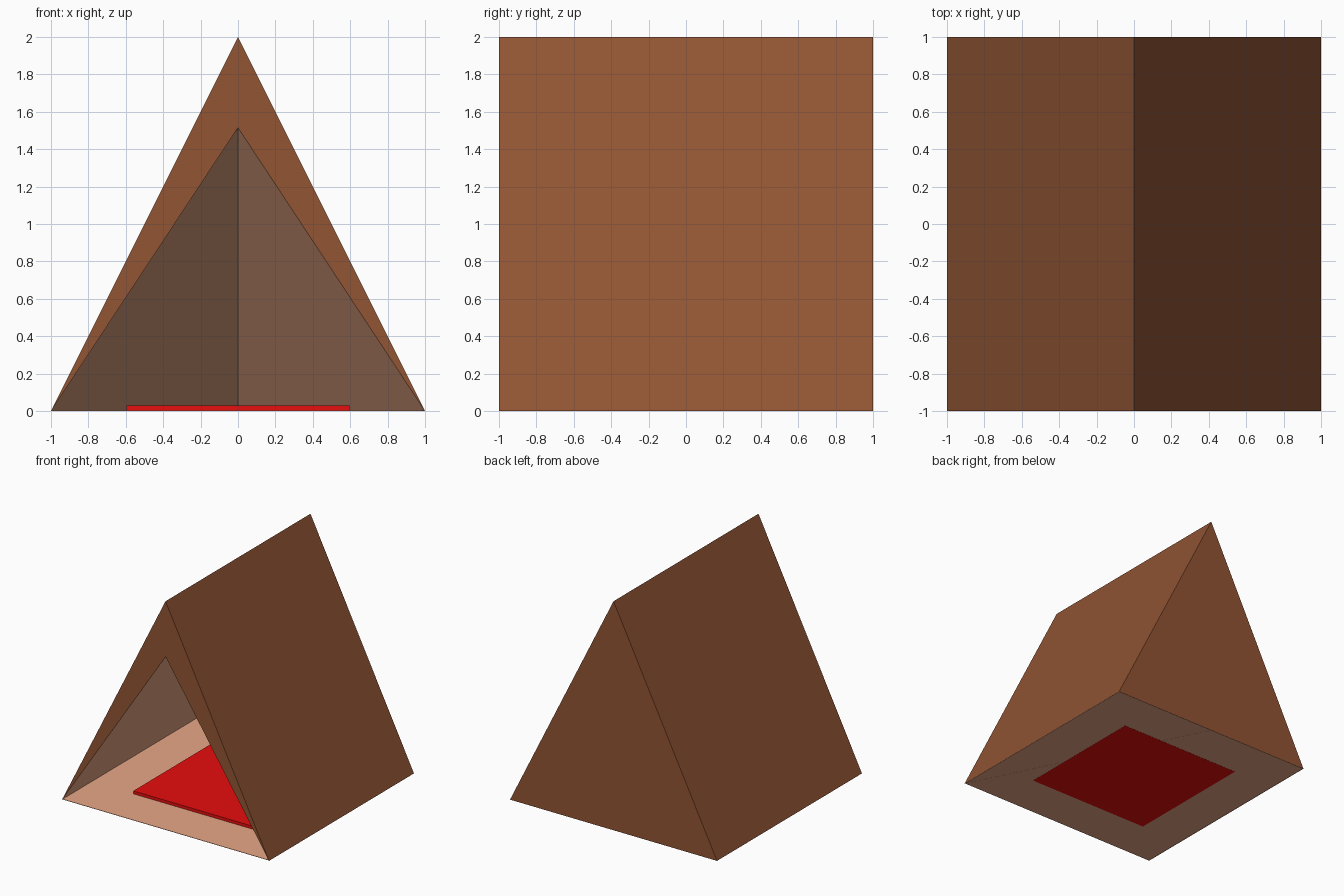
import bpy

if "Cube" in bpy.data.objects:
    bpy.data.objects.remove(bpy.data.objects["Cube"])


def material(name, rgb):
    mat = bpy.data.materials.new(name)
    mat.diffuse_color = (*rgb, 1.0)
    mat.use_nodes = True
    mat.node_tree.nodes["Principled BSDF"].inputs["Base Color"].default_value = mat.diffuse_color
    return mat


def mesh_object(name, verts, faces, mat):
    mesh = bpy.data.meshes.new(name)
    mesh.from_pydata(verts, [], faces)
    mesh.materials.append(mat)
    obj = bpy.data.objects.new(name, mesh)
    bpy.context.collection.objects.link(obj)
    return obj


def slab(name, half, z0, z1, mat):
    corners = [(-half, -half), (half, -half), (half, half), (-half, half)]
    verts = [(x, y, z) for z in (z0, z1) for x, y in corners]
    sides = [(i, (i + 1) % 4, (i + 1) % 4 + 4, i + 4) for i in range(4)]
    return mesh_object(name, verts, [(3, 2, 1, 0), (4, 5, 6, 7)] + sides, mat)


brown = material("brown canvas", (0.283, 0.089, 0.034))
tan = material("tan lining", (0.80, 0.39, 0.24))
red = material("red cloth", (0.80, 0.0044, 0.0044))

# Key points of the tent
front_left, front_right, front_top = (-1, -1, 0), (1, -1, 0), (0, -1, 2)
back_left, back_right, back_top = (-1, 1, 0), (1, 1, 0), (0, 1, 2)
door_top, back_middle = (0, -1, 1.515), (0, 1, 0)

# Outer canvas: front frame around the doorway, two slopes, closed back
mesh_object("tent_canvas",
            [front_left, front_right, front_top, back_left, back_right, back_top, door_top],
            [(0, 6, 1, 2), (1, 4, 5, 2), (3, 0, 2, 5), (4, 3, 5)], brown)

# Lining: ceiling sloping from the doorway peak down to the back
mesh_object("tent_lining",
            [front_left, door_top, back_left, back_middle, front_right],
            [(0, 2, 1), (1, 2, 3), (1, 3, 4)], tan)

# Groundsheet and mat
slab("groundsheet", 0.997, 0.001, 0.004, tan)
slab("floor_mat", 0.595, 0.0, 0.03, red)
